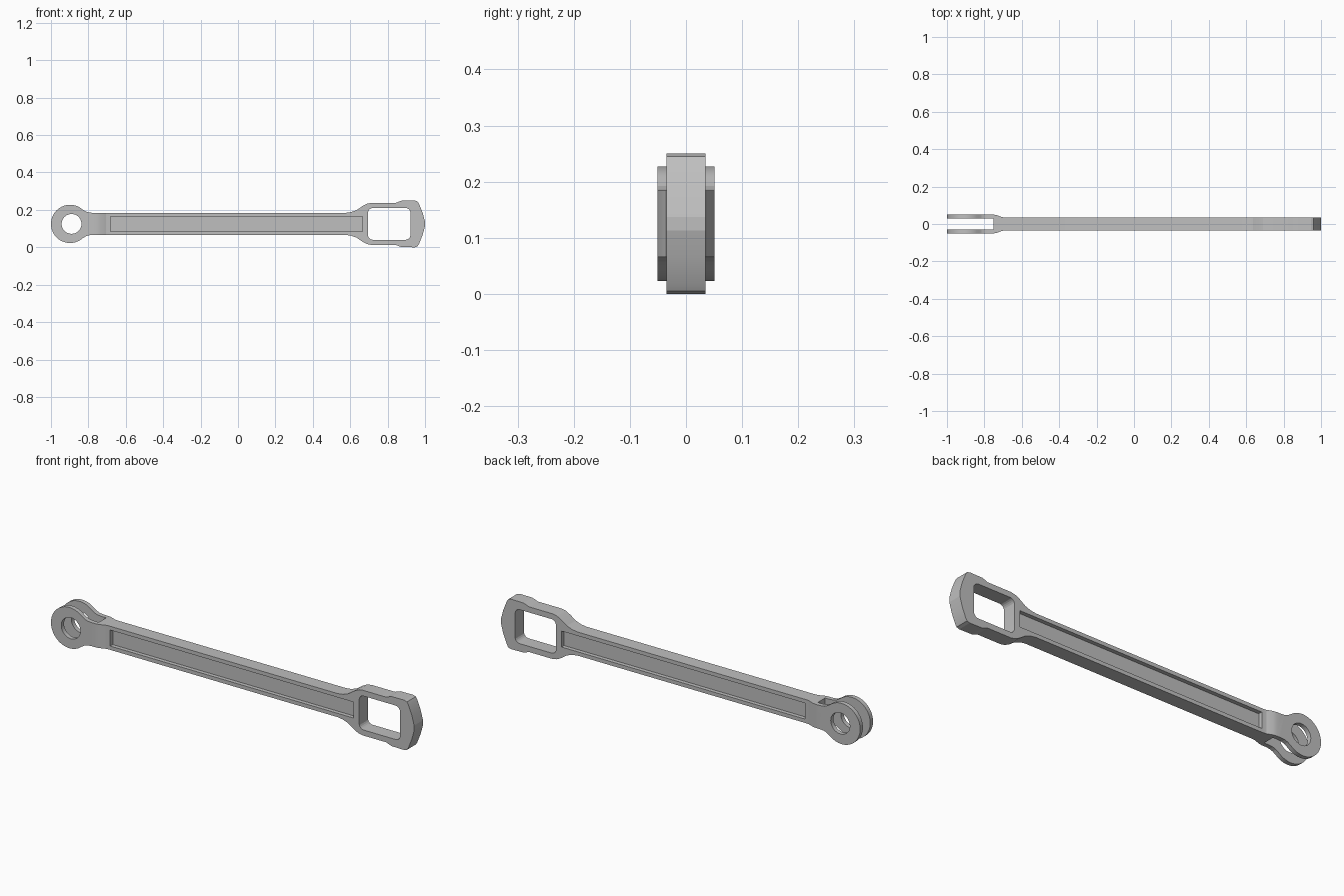
import bpy, bmesh, math

if "Cube" in bpy.data.objects:
    bpy.data.objects.remove(bpy.data.objects["Cube"])

ZC = 0.125  # height of the rod's centre line


def prism(name, pts, lo, hi, axis):
    """Extrude a closed outline along y (points are x,z) or z (points are x,y)."""
    bm = bmesh.new()
    at = (lambda p, d: (p[0], d, p[1])) if axis == 'Y' else (lambda p, d: (p[0], p[1], d))
    a = [bm.verts.new(at(p, lo)) for p in pts]
    b = [bm.verts.new(at(p, hi)) for p in pts]
    bm.faces.new(a)
    bm.faces.new(b[::-1])
    n = len(pts)
    for i in range(n):
        bm.faces.new((a[i], b[i], b[(i + 1) % n], a[(i + 1) % n]))
    bmesh.ops.recalc_face_normals(bm, faces=bm.faces)
    me = bpy.data.meshes.new(name)
    bm.to_mesh(me)
    bm.free()
    ob = bpy.data.objects.new(name, me)
    bpy.context.collection.objects.link(ob)
    return ob


def arc(cx, cz, r, a0, a1, n):
    return [(cx + r * math.cos(math.radians(a0 + (a1 - a0) * i / n)),
             cz + r * math.sin(math.radians(a0 + (a1 - a0) * i / n))) for i in range(n + 1)]


def rounded_rect(x0, x1, z0, z1, r, n=5):
    return (arc(x1 - r, z1 - r, r, 0, 90, n) + arc(x0 + r, z1 - r, r, 90, 180, n)
            + arc(x0 + r, z0 + r, r, 180, 270, n) + arc(x1 - r, z0 + r, r, 270, 360, n))


def boolean(target, cutter, op):
    cutter.hide_render = True
    m = target.modifiers.new(op, 'BOOLEAN')
    m.operation, m.object, m.solver = op, cutter, 'EXACT'
    bpy.context.view_layer.objects.active = target
    bpy.ops.object.modifier_apply(modifier=m.name)
    bpy.data.objects.remove(cutter)


# Side outline: eye, neck, shank, flared strap end (upper half, then mirrored)
upper = arc(-0.898, 0, 0.102, 180, 50, 22)
upper += [(-0.815, 0.067), (-0.798, 0.061), (-0.775, 0.059), (0.575, 0.059),
          (0.605, 0.063), (0.635, 0.074), (0.665, 0.095), (0.69, 0.108), (0.715, 0.113),
          (0.845, 0.113), (0.86, 0.119), (0.875, 0.124), (0.945, 0.125),
          (0.96, 0.12), (0.968, 0.107), (0.987, 0.06), (1.0, 0.012)]
lower = [(x, -z) for x, z in upper[:0:-1]]
rod = prism("connecting_rod", [(x, z + ZC) for x, z in upper + lower], -0.1, 0.1, 'Y')

# Plan outline: forked end that tapers into the thinner shank
half = [(1.1, 0.035), (-0.69, 0.035), (-0.707, 0.037), (-0.735, 0.048), (-0.755, 0.051),
        (-1.1, 0.051), (-1.1, 0.029), (-0.75, 0.029)]
plan = half + [(x, -y) for x, y in reversed(half)]
boolean(rod, prism("plan_cutter", plan, -0.2, 0.5, 'Z'), 'INTERSECT')

# Pin hole and strap window
boolean(rod, prism("pin_cutter", arc(-0.89, ZC, 0.053, 0, 360, 40)[:-1], -0.2, 0.2, 'Y'), 'DIFFERENCE')
boolean(rod, prism("window_cutter", rounded_rect(0.695, 0.922, 0.04, 0.21, 0.026), -0.2, 0.2, 'Y'), 'DIFFERENCE')

# Long recess on both sides of the shank
recess = [(-0.683, 0.085), (0.665, 0.085), (0.665, 0.165), (-0.683, 0.165)]
for lo, hi in ((-0.2, -0.015), (0.015, 0.2)):
    boolean(rod, prism("recess_cutter", recess, lo, hi, 'Y'), 'DIFFERENCE')

# Colour and shading
steel = bpy.data.materials.new("grey_steel")
steel.diffuse_color = (0.52, 0.52, 0.52, 1)
steel.use_nodes = True
steel.node_tree.nodes["Principled BSDF"].inputs["Base Color"].default_value = steel.diffuse_color
rod.data.materials.clear()
rod.data.materials.append(steel)
for p in rod.data.polygons:
    p.material_index = 0
bpy.ops.object.select_all(action='DESELECT')
rod.select_set(True)
bpy.context.view_layer.objects.active = rod
bpy.ops.object.shade_smooth_by_angle(angle=math.radians(13))
